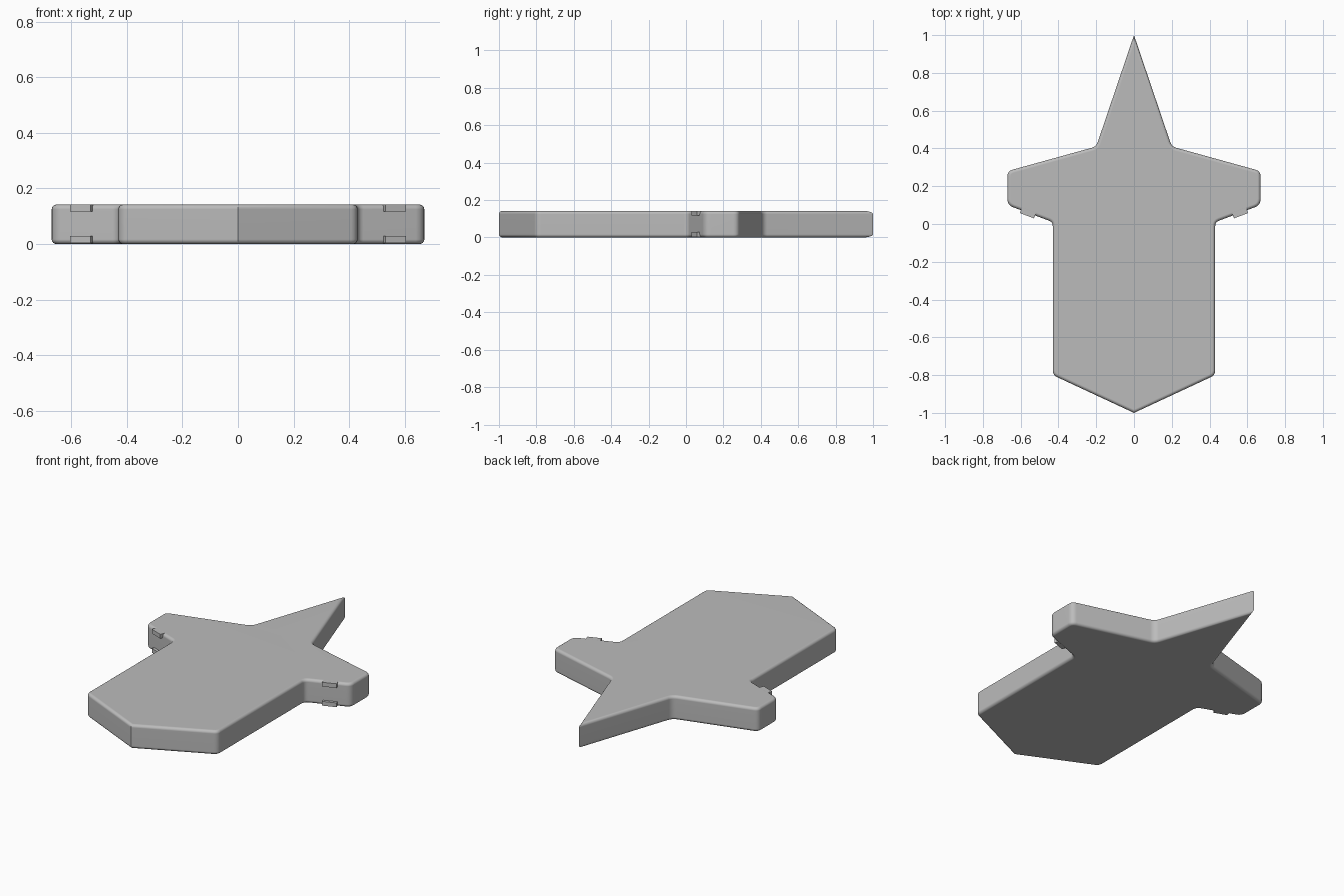
import bpy, bmesh, math
from mathutils import Vector, Matrix

if "Cube" in bpy.data.objects:
    bpy.data.objects.remove(bpy.data.objects["Cube"])

HEIGHT = 0.142
BEVEL = 0.017

grey = bpy.data.materials.new("plain grey")
grey.diffuse_color = (0.5, 0.5, 0.5, 1)
grey.use_nodes = True
grey.node_tree.nodes["Principled BSDF"].inputs["Base Color"].default_value = grey.diffuse_color


def finish(bm, name):
    bmesh.ops.recalc_face_normals(bm, faces=bm.faces)
    mesh = bpy.data.meshes.new(name)
    bm.to_mesh(mesh)
    bm.free()
    mesh.materials.append(grey)
    ob = bpy.data.objects.new(name, mesh)
    bpy.context.collection.objects.link(ob)
    return ob


def rounded(points, radii, steps=4):
    """Replace each corner that has a setback with a short curve."""
    out = []
    n = len(points)
    for i, r in enumerate(radii):
        p = Vector(points[i])
        if r == 0:
            out.append(p)
            continue
        a = p + (Vector(points[i - 1]) - p).normalized() * r
        b = p + (Vector(points[(i + 1) % n]) - p).normalized() * r
        for k in range(steps + 1):
            t = k / steps
            out.append(a * (1 - t) ** 2 + p * 2 * t * (1 - t) + b * t * t)
    return out


# Body: mirrored pointed outline, extruded, with rounded rims
half = [(0.43, -0.80), (0.43, 0.01), (0.67, 0.10), (0.67, 0.28), (0.20, 0.41)]
setback = [0.025, 0.022, 0.032, 0.028, 0.025]
outline = [(0, -1)] + half + [(0, 1)] + [(-x, y) for x, y in reversed(half)]
radii = [0] + setback + [0] + setback[::-1]

bm = bmesh.new()
base = bm.faces.new([bm.verts.new((p.x, p.y, 0)) for p in rounded(outline, radii)])
ext = bmesh.ops.extrude_face_region(bm, geom=[base])
top = [v for v in ext["geom"] if isinstance(v, bmesh.types.BMVert)]
bmesh.ops.translate(bm, verts=top, vec=(0, 0, HEIGHT))
bmesh.ops.recalc_face_normals(bm, faces=bm.faces)
rims = [e for e in bm.edges if abs(e.verts[0].co.z - e.verts[1].co.z) < 1e-6]
bmesh.ops.bevel(bm, geom=rims, offset=BEVEL, segments=4, profile=0.5,
                affect='EDGES', clamp_overlap=False)
body = finish(bm, "body")
bpy.context.view_layer.objects.active = body
body.select_set(True)
bpy.ops.object.shade_smooth_by_angle(angle=math.radians(30))
weighted = body.modifiers.new("even shading", 'WEIGHTED_NORMAL')
weighted.keep_sharp = True

# Small tabs on the slanted front edge of each wing, above and below
slope = math.atan2(0.09, 0.24)
outward = Vector((math.sin(slope), -math.cos(slope), 0))
for side, side_name in ((1, "right"), (-1, "left")):
    for z, level in ((0.016, "lower"), (HEIGHT - 0.013, "upper")):
        bm = bmesh.new()
        centre = Vector((0.567, 0.044, z)) - outward * 0.03
        bmesh.ops.create_cube(bm, size=1, matrix=Matrix.Translation(centre)
                              @ Matrix.Rotation(slope, 4, 'Z')
                              @ Matrix.Diagonal((0.08, 0.06, 0.025, 1)))
        for v in bm.verts:
            v.co.x *= side
        finish(bm, f"{side_name}_{level}_tab")
